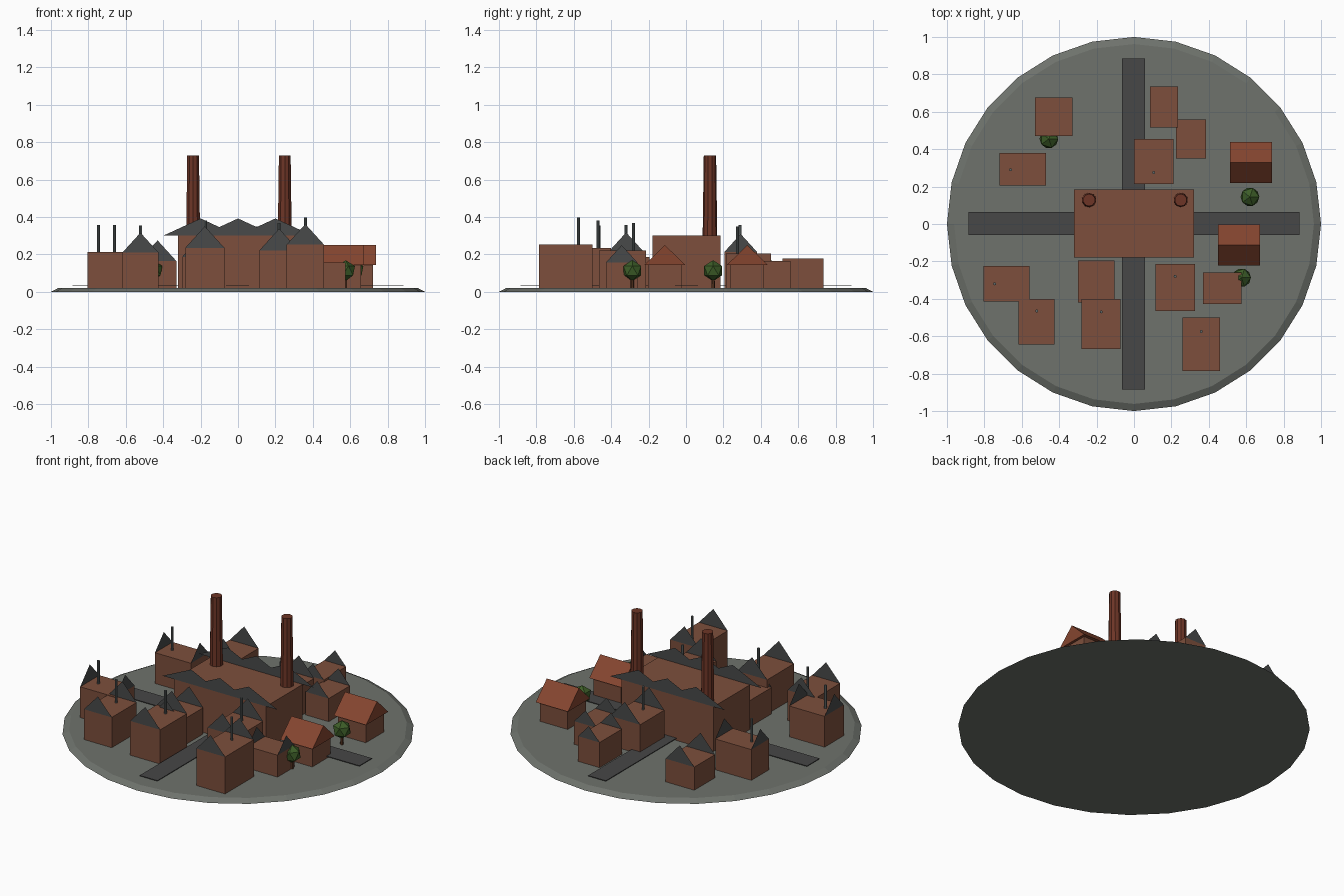
import bpy, bmesh, math

cube = bpy.data.objects.get("Cube")
if cube:
    bpy.data.objects.remove(cube, do_unlink=True)


def material(name, code):
    m = bpy.data.materials.new(name)
    m.use_nodes = True
    srgb = [int(code[i:i + 2], 16) / 255 for i in (0, 2, 4)]
    col = [((c + 0.055) / 1.055) ** 2.4 for c in srgb] + [1]
    m.diffuse_color = col
    m.node_tree.nodes["Principled BSDF"].inputs["Base Color"].default_value = col
    return m


BRICK = material("brick", "7d4f3c")
GROUND = material("ground_grey", "6e726c")
ROAD = material("road_grey", "474747")
SLATE = material("slate", "484a4a")
TILE = material("red_tile", "85452f")
STACK = material("dark_brick", "6d3526")
PIPE = material("pipe_grey", "636a6a")
LEAF = material("leaf_green", "3d5e28")
BARK = material("bark", "5e3a24")


def finish(name, bm, mat):
    mesh = bpy.data.meshes.new(name)
    bm.to_mesh(mesh)
    bm.free()
    mesh.materials.append(mat)
    ob = bpy.data.objects.new(name, mesh)
    bpy.context.collection.objects.link(ob)
    return ob


def box(name, x0, x1, y0, y1, z0, z1, mat):
    bm = bmesh.new()
    bmesh.ops.create_cube(bm, size=1)
    for v in bm.verts:
        v.co = (x1 if v.co.x > 0 else x0, y1 if v.co.y > 0 else y0, z1 if v.co.z > 0 else z0)
    return finish(name, bm, mat)


def cone(name, x, y, z0, z1, r0, r1, sides, mat):
    bm = bmesh.new()
    bmesh.ops.create_cone(bm, cap_ends=True, segments=sides, radius1=r0, radius2=r1, depth=z1 - z0)
    bmesh.ops.translate(bm, vec=(x, y, (z0 + z1) / 2), verts=bm.verts)
    return finish(name, bm, mat)


def gables(name, x0, x1, y0, y1, z, rise, along_x, mat, slopes=False):
    """Pair of upright end triangles, optionally joined into a solid roof."""
    bm = bmesh.new()
    ends = []
    for e in ((x0, x1) if along_x else (y0, y1)):
        a, b = (y0, y1) if along_x else (x0, x1)
        tri = ((a, z), (b, z), ((a + b) / 2, z + rise))
        ends.append([bm.verts.new((e, t, h) if along_x else (t, e, h)) for t, h in tri])
    p, q = ends
    bm.faces.new(p)
    bm.faces.new(q[::-1])
    if slopes:
        for i in range(3):
            j = (i + 1) % 3
            bm.faces.new((p[j], p[i], q[i], q[j]))
        bmesh.ops.recalc_face_normals(bm, faces=bm.faces)
    return finish(name, bm, mat)


BASE = 0.02

# Round ground plate with a sloping rim
cone("ground_plate", 0, 0, 0, BASE, 1, 0.962, 28, GROUND)

# Crossing roads
box("road_north_south", -0.063, 0.06, -0.885, 0.885, 0.031, 0.035, ROAD)
box("road_east_west", -0.885, 0.885, -0.06, 0.064, 0.03, 0.034, ROAD)

# Factory with zigzag gables and two tall stacks
box("factory_hall", -0.32, 0.32, -0.178, 0.184, BASE, 0.3, BRICK)
for i, x in enumerate((-0.2, 0, 0.2)):
    gables(f"factory_gable_{i}", x - 0.2, x + 0.2, -0.178, 0.184, 0.3, 0.092, False, SLATE)
for side, x in (("right", -0.24), ("left", 0.25)):
    cone(f"factory_stack_{side}", x, 0.128, BASE, 0.73, 0.043, 0.033, 10, STACK)

# Brick houses: x0, x1, y0, y1, wall top, gables along x, chimney spot
houses = [
    (-0.53, -0.33, 0.47, 0.675, 0.165, False, None),
    (-0.72, -0.47, 0.205, 0.38, 0.213, True, (-0.66, 0.29)),
    (0.0, 0.21, 0.215, 0.455, 0.205, False, (0.105, 0.275)),
    (0.085, 0.235, 0.515, 0.735, 0.178, False, None),
    (0.225, 0.385, 0.35, 0.56, 0.165, False, None),
    (-0.805, -0.56, -0.415, -0.225, 0.213, True, (-0.745, -0.32)),
    (-0.618, -0.425, -0.645, -0.4, 0.21, False, (-0.52, -0.465)),
    (-0.282, -0.073, -0.667, -0.402, 0.235, False, (-0.175, -0.47)),
    (-0.3, -0.105, -0.42, -0.195, 0.185, False, None),
    (0.115, 0.325, -0.465, -0.215, 0.222, False, (0.22, -0.28)),
    (0.37, 0.575, -0.428, -0.26, 0.157, True, None),
    (0.26, 0.46, -0.785, -0.5, 0.252, False, (0.36, -0.575)),
]
for i, (x0, x1, y0, y1, top, along_x, pipe) in enumerate(houses):
    box(f"house_walls_{i}", x0, x1, y0, y1, BASE, top, BRICK)
    width = (y1 - y0) if along_x else (x1 - x0)
    gables(f"house_gables_{i}", x0, x1, y0, y1, top, width * 0.55, along_x, SLATE)
    if pipe:
        cone(f"house_chimney_{i}", *pipe, top, top + 0.145, 0.008, 0.008, 8, PIPE)

# Cottages with red tiled roofs
for i, (x, y) in enumerate(((0.625, 0.328), (0.562, -0.113))):
    box(f"cottage_walls_{i}", x - 0.096, x + 0.096, y - 0.09, y + 0.09, BASE, 0.145, BRICK)
    gables(f"cottage_roof_{i}", x - 0.112, x + 0.112, y - 0.11, y + 0.11, 0.143, 0.107, True, TILE, True)

# Trees
for i, (x, y) in enumerate(((-0.455, 0.455), (0.62, 0.145), (0.575, -0.287))):
    cone(f"tree_trunk_{i}", x, y, BASE, 0.08, 0.01, 0.008, 6, BARK)
    bm = bmesh.new()
    bmesh.ops.create_icosphere(bm, subdivisions=1, radius=0.056)
    bmesh.ops.translate(bm, vec=(x, y, 0.113), verts=bm.verts)
    finish(f"tree_crown_{i}", bm, LEAF)
